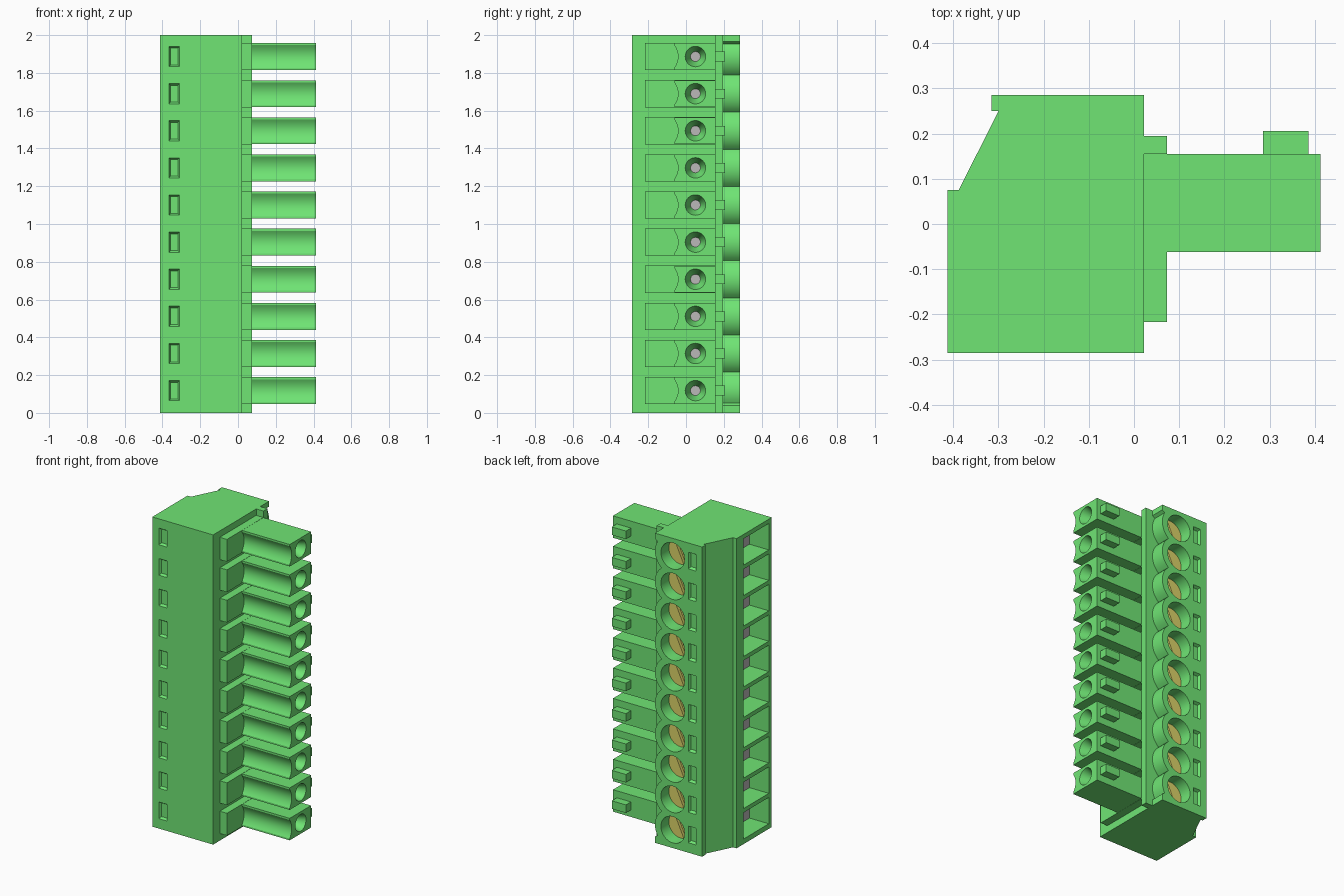
import bpy, bmesh, math
from mathutils import Matrix, Vector

if "Cube" in bpy.data.objects:
    bpy.data.objects.remove(bpy.data.objects["Cube"])

POLES, PITCH, Z0 = 10, 0.1965, 0.118


def material(name, rgb):
    m = bpy.data.materials.new(name)
    m.use_nodes = True
    m.diffuse_color = (*rgb, 1)
    m.node_tree.nodes["Principled BSDF"].inputs["Base Color"].default_value = (*rgb, 1)
    return m


green = material("green plastic", (0.16, 0.78, 0.175))
brass = material("brass", (0.71, 0.65, 0.14))
grey = material("contact grey", (0.50, 0.485, 0.48))


def finish(name, bm, mat):
    bmesh.ops.recalc_face_normals(bm, faces=bm.faces)
    me = bpy.data.meshes.new(name)
    bm.to_mesh(me)
    bm.free()
    me.materials.append(mat)
    ob = bpy.data.objects.new(name, me)
    bpy.context.collection.objects.link(ob)
    return ob


def box(name, x, y, z, mat=green):
    bm = bmesh.new()
    bmesh.ops.create_cube(bm, size=1)
    for v in bm.verts:
        for i, (lo, hi) in enumerate((x, y, z)):
            v.co[i] = lo if v.co[i] < 0 else hi
    return finish(name, bm, mat)


def prism(name, pts, move, mat=green):
    bm = bmesh.new()
    face = bm.faces.new([bm.verts.new(p) for p in pts])
    new = bmesh.ops.extrude_face_region(bm, geom=[face])["geom"]
    bmesh.ops.translate(bm, vec=move, verts=[g for g in new if isinstance(g, bmesh.types.BMVert)])
    return finish(name, bm, mat)


def rod(name, axis, start, end, r1, r2, mat=green, segments=32):
    """Cylinder or cone between two points along x or y."""
    bm = bmesh.new()
    a, b = Vector(start), Vector(end)
    turn = Matrix.Rotation(math.pi / 2, 4, 'Y') if axis == 'X' else Matrix.Rotation(-math.pi / 2, 4, 'X')
    bmesh.ops.create_cone(bm, cap_ends=True, segments=segments, radius1=r1, radius2=r2,
                          depth=(b - a).length, matrix=Matrix.Translation((a + b) / 2) @ turn)
    return finish(name, bm, mat)


def repeat(ob):
    mod = ob.modifiers.new("poles", 'ARRAY')
    mod.count = POLES
    mod.use_relative_offset = False
    mod.use_constant_offset = True
    mod.constant_offset_displace = (0, 0, PITCH)
    return ob


def combine(ob, other, operation):
    mod = ob.modifiers.new(operation.lower(), 'BOOLEAN')
    mod.operation = operation
    mod.solver = 'EXACT'
    mod.object = other
    other.hide_render = True
    bake(ob)
    bpy.data.objects.remove(other)


def bake(ob):
    bpy.context.view_layer.update()
    dg = bpy.context.evaluated_depsgraph_get()
    me = bpy.data.meshes.new_from_object(ob.evaluated_get(dg))
    ob.modifiers.clear()
    ob.data = me


def span(half):
    return (Z0 - half, Z0 + half)


def test_slot(name, x, mouth, floor):
    """Shallow tapered recess cutter, wide at the mouth."""
    ob = box(name, x, (min(mouth, floor), max(mouth, floor)), span(0.055))
    mid = sum(x) / 2
    for v in ob.data.vertices:
        if abs(v.co.y - floor) < 0.001:
            v.co.x = mid + (v.co.x - mid) * 0.65
            v.co.z = Z0 + (v.co.z - Z0) * 0.8
    return repeat(ob)


# Housing: stepped outline, extruded to full height
outline = [(-0.413, -0.285), (0.022, -0.285), (0.022, 0.195), (-0.04, 0.195), (-0.04, 0.285),
           (-0.315, 0.285), (-0.315, 0.25), (-0.30, 0.25), (-0.388, 0.075), (-0.413, 0.075)]
housing = prism("housing", [(x, y, 0) for x, y in outline], (0, 0, 2))

# Scalloped rear edge wrapping the screw wells, flat at both ends
SX, R = -0.105, 0.127
EDGE = SX + R
LOW, HIGH = 0.04, 1.965
scallops = [(-0.2, 0), (EDGE, 0), (EDGE, LOW)]
for pole in range(POLES):
    for i in range(12):
        dz = (i / 12 - 0.5) * PITCH
        z = Z0 + pole * PITCH + dz
        if LOW < z < HIGH:
            scallops.append((SX + math.sqrt(R * R - dz * dz), z))
scallops += [(EDGE, HIGH), (EDGE, 2), (-0.2, 2)]
combine(housing, prism("rear_edge", [(x, 0.17, z) for x, z in scallops], (0, 0.115, 0)), 'UNION')

# Screw wells, wire openings and test slots
combine(housing, repeat(rod("well", 'Y', (SX, 0.175, Z0), (SX, 0.31, Z0), 0.085, 0.085)), 'DIFFERENCE')
combine(housing, repeat(box("opening", (-0.45, -0.265), (-0.255, 0.005), span(0.085))), 'DIFFERENCE')
combine(housing, test_slot("rear_slot", (-0.272, -0.215), 0.287, 0.268), 'DIFFERENCE')
combine(housing, test_slot("front_slot", (-0.367, -0.308), -0.287, -0.27), 'DIFFERENCE')

# Clamp plates at the back of the wire openings
clamps = repeat(box("wire_clamps", (-0.275, -0.264), (-0.255, 0.005), span(0.085), grey))
bake(clamps)

# Slotted screws
screws = rod("clamp_screws", 'Y', (SX, 0.175, Z0), (SX, 0.205, Z0), 0.084, 0.084, brass)
slot = box("screw_slot", (-0.013, 0.013), (0.185, 0.25), (-0.1, 0.1), brass)
slot.data.transform(Matrix.Translation((SX, 0, Z0)) @ Matrix.Rotation(math.radians(25), 4, 'Y'))
combine(screws, slot, 'DIFFERENCE')
repeat(screws)
bake(screws)

# Long rail beside the plugs
box("side_rail", (0.015, 0.073), (0.155, 0.195), (0, 2))

# Plug fingers: front face hollowed by a shallow groove, tapered socket in the end
HALF = 0.071
steps = [i / 6 for i in range(-6, 7)]
section = [(0.155, -HALF), (-0.062, -HALF)]
section += [(-0.062 + 0.02 * (1 - t * t), 0.06 * t) for t in steps]
section += [(-0.062, HALF), (0.155, HALF)]
fingers = prism("plug_fingers", [(0.015, y, Z0 + z) for y, z in section], (0.398, 0, 0))
combine(fingers, rod("socket", 'X', (0.33, 0.05, Z0), (0.418, 0.05, Z0), 0.026, 0.056), 'DIFFERENCE')
repeat(fingers)
bake(fingers)

# Finger bases, latches and socket contacts
bases = repeat(box("finger_bases", (0.015, 0.073), (-0.217, 0.154), span(HALF + 0.001)))
latches = repeat(box("finger_latches", (0.285, 0.386), (0.15, 0.206), span(0.026)))
contacts = repeat(rod("socket_contacts", 'X', (0.328, 0.05, Z0), (0.335, 0.05, Z0), 0.026, 0.026, grey))
for ob in (bases, latches, contacts):
    bake(ob)

# Smooth the round walls, keep the edges crisp
for ob in (housing, screws, fingers, contacts):
    bpy.ops.object.select_all(action='DESELECT')
    ob.select_set(True)
    bpy.context.view_layer.objects.active = ob
    bpy.ops.object.shade_smooth_by_angle(angle=math.radians(30))
